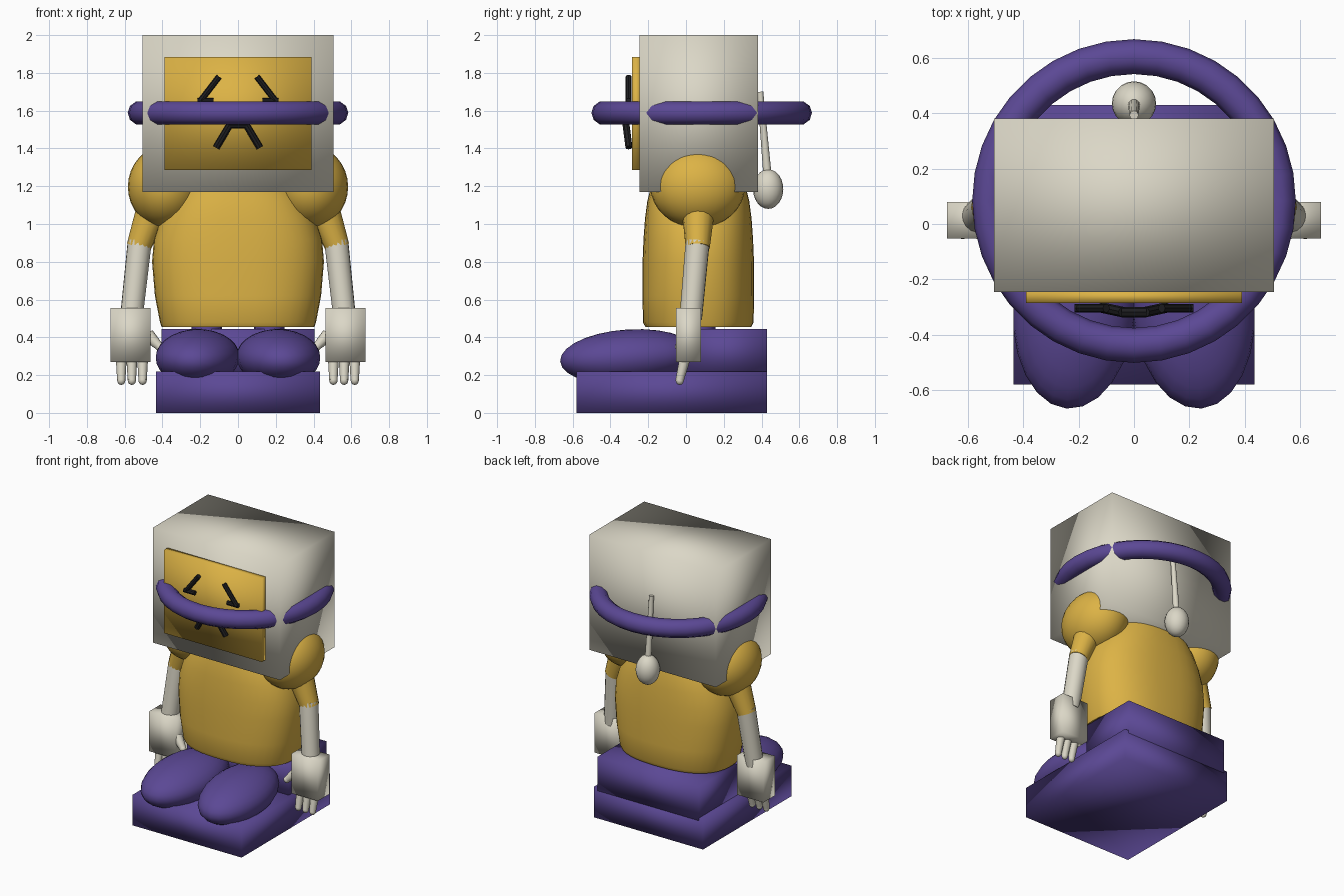
import bpy, bmesh, math
from mathutils import Vector, Matrix

if "Cube" in bpy.data.objects:
    bpy.data.objects.remove(bpy.data.objects["Cube"])


def material(name, rgb):
    m = bpy.data.materials.new(name)
    m.diffuse_color = (*rgb, 1)
    m.use_nodes = True
    m.node_tree.nodes["Principled BSDF"].inputs["Base Color"].default_value = m.diffuse_color
    return m


YELLOW = material("mustard yellow", (0.72, 0.45, 0.06))
PURPLE = material("purple", (0.105, 0.065, 0.30))
WHITE = material("warm white", (0.71, 0.68, 0.57))
BLACK = material("black", (0.013, 0.013, 0.015))


def finish(bm, name, mat):
    bmesh.ops.recalc_face_normals(bm, faces=bm.faces)
    me = bpy.data.meshes.new(name)
    bm.to_mesh(me)
    bm.free()
    for p in me.polygons:
        p.use_smooth = True
    me.materials.append(mat)
    ob = bpy.data.objects.new(name, me)
    bpy.context.collection.objects.link(ob)
    return ob


def box(name, mat, lo, hi):
    bm = bmesh.new()
    bmesh.ops.create_cube(bm, size=1)
    for v in bm.verts:
        v.co = [l + (c + 0.5) * (h - l) for c, l, h in zip(v.co, lo, hi)]
    return finish(bm, name, mat)


def ellipsoid(name, mat, centre, radii, rot=Matrix.Identity(4), seg=20):
    bm = bmesh.new()
    bmesh.ops.create_uvsphere(bm, u_segments=seg, v_segments=seg // 2 + 2, radius=1)
    bm.transform(Matrix.Translation(centre) @ rot @ Matrix.Diagonal((*radii, 1)))
    return finish(bm, name, mat)


def rod(name, mat, a, b, r1, r2=None, seg=12):
    """Tapered cylinder running from point a to point b."""
    a, b = Vector(a), Vector(b)
    bm = bmesh.new()
    bmesh.ops.create_cone(bm, cap_ends=True, segments=seg, radius1=r1,
                          radius2=r2 or r1, depth=(b - a).length)
    bm.transform(Matrix.Translation((a + b) / 2)
                 @ (b - a).to_track_quat('Z', 'Y').to_matrix().to_4x4())
    ob = finish(bm, name, mat)
    bpy.context.view_layer.objects.active = ob
    ob.select_set(True)
    bpy.ops.object.shade_smooth_by_angle()
    ob.select_set(False)
    return ob


# Torso: rounded cross-sections stacked as (height, half width, half depth)
bm = bmesh.new()
rings, n = [], 40
for z, w, d in [(0.455, 0.405, 0.28), (0.48, 0.413, 0.293), (0.62, 0.44, 0.295),
                (0.8, 0.455, 0.295), (0.92, 0.445, 0.29), (1.03, 0.41, 0.282),
                (1.12, 0.36, 0.27), (1.2, 0.30, 0.25)]:
    ring = []
    for i in range(n):
        c, s = math.cos(2 * math.pi * i / n), math.sin(2 * math.pi * i / n)
        ring.append(bm.verts.new((w * math.copysign(abs(c) ** 0.82, c),
                                  0.065 + d * math.copysign(abs(s) ** 0.82, s), z)))
    rings.append(ring)
for lo, hi in zip(rings, rings[1:]):
    for i in range(n):
        bm.faces.new((lo[i], lo[(i + 1) % n], hi[(i + 1) % n], hi[i]))
bm.faces.new(rings[0])
bm.faces.new(rings[-1])
torso = finish(bm, "torso", YELLOW)
torso.select_set(True)
bpy.context.view_layer.objects.active = torso
bpy.ops.object.shade_smooth_by_angle()
torso.select_set(False)

# Head block and face panel
box("head", WHITE, (-0.505, -0.245, 1.17), (0.505, 0.38, 2.0))
box("face_panel", YELLOW, (-0.39, -0.285, 1.285), (0.39, -0.24, 1.885))

# Ring around the head
bm = bmesh.new()
N, M, R, r = 36, 10, 0.521, 0.063
grid = [[bm.verts.new(((R + r * math.cos(2 * math.pi * j / M)) * math.cos(2 * math.pi * i / N),
                       0.083 + (R + r * math.cos(2 * math.pi * j / M)) * math.sin(2 * math.pi * i / N),
                       1.588 + r * math.sin(2 * math.pi * j / M)))
         for j in range(M)] for i in range(N)]
for i in range(N):
    for j in range(M):
        a, b, k = grid[i], grid[(i + 1) % N], (j + 1) % M
        bm.faces.new((a[j], b[j], b[k], a[k]))
finish(bm, "head_ring", PURPLE)

# Hanging bobble on the back of the head
rod("bobble_stem", WHITE, (0, 0.393, 1.70), (0, 0.432, 1.25), 0.016, 0.022)
ellipsoid("bobble", WHITE, (0, 0.435, 1.185), (0.08, 0.08, 0.105))

# Mouth bar
rod("mouth_middle", BLACK, (-0.045, -0.318, 1.525), (0.045, -0.318, 1.525), 0.019, seg=8)

for side, s in (("left", -1), ("right", 1)):
    # Eyes and mouth corners
    rod(side + "_eye_upper", BLACK, (0.1 * s, -0.304, 1.78), (0.2 * s, -0.304, 1.65), 0.016, seg=8)
    rod(side + "_eye_lower", BLACK, (0.215 * s, -0.304, 1.65), (0.13 * s, -0.304, 1.65), 0.016, seg=8)
    rod(side + "_mouth_corner", BLACK, (0.04 * s, -0.318, 1.53), (0.115 * s, -0.302, 1.405), 0.019, seg=8)

    # Arm
    ellipsoid(side + "_shoulder", YELLOW, (0.385 * s, 0.062, 1.197), (0.198, 0.25, 0.217), seg=28)
    rod(side + "_sleeve", YELLOW, (0.45 * s, 0.065, 1.08), (0.528 * s, 0.062, 0.875), 0.088, 0.064, 16)
    rod(side + "_forearm", WHITE, (0.52 * s, 0.062, 0.91), (0.565 * s, 0.025, 0.5), 0.064, 0.06, 16)

    # Hand, three fingers and a thumb
    x0, x1 = sorted((0.462 * s, 0.674 * s))
    box(side + "_hand", WHITE, (x0, -0.053, 0.27), (x1, 0.08, 0.555))
    for i, x in enumerate((0.505, 0.562, 0.618)):
        rod(f"{side}_finger_{i}", WHITE, (x * s, -0.005, 0.29), (x * s, -0.033, 0.175), 0.029, 0.022)
        ellipsoid(f"{side}_fingertip_{i}", WHITE, (x * s, -0.033, 0.173), (0.022, 0.022, 0.025), seg=12)
    rod(side + "_thumb", WHITE, (0.475 * s, -0.01, 0.41), (0.415 * s, -0.035, 0.35), 0.036, 0.022)
    ellipsoid(side + "_thumbtip", WHITE, (0.415 * s, -0.035, 0.35), (0.023, 0.023, 0.023), seg=12)

    # Thigh peg, rounded knee
    rod(side + "_thigh_peg", PURPLE, (0.165 * s, 0.075, 0.4), (0.165 * s, 0.075, 0.47), 0.08, seg=16)
    ellipsoid(side + "_knee", PURPLE, (0.214 * s, -0.3, 0.295), (0.222, 0.368, 0.147),
              Matrix.Rotation(0.08 * s, 4, 'Z') @ Matrix.Rotation(0.06, 4, 'X'), seg=24)

# Hips and folded lower legs
box("hips", PURPLE, (-0.405, 0.0, 0.2), (0.405, 0.43, 0.445))
box("lower_legs", PURPLE, (-0.435, -0.58, 0.0), (0.435, 0.428, 0.22))
